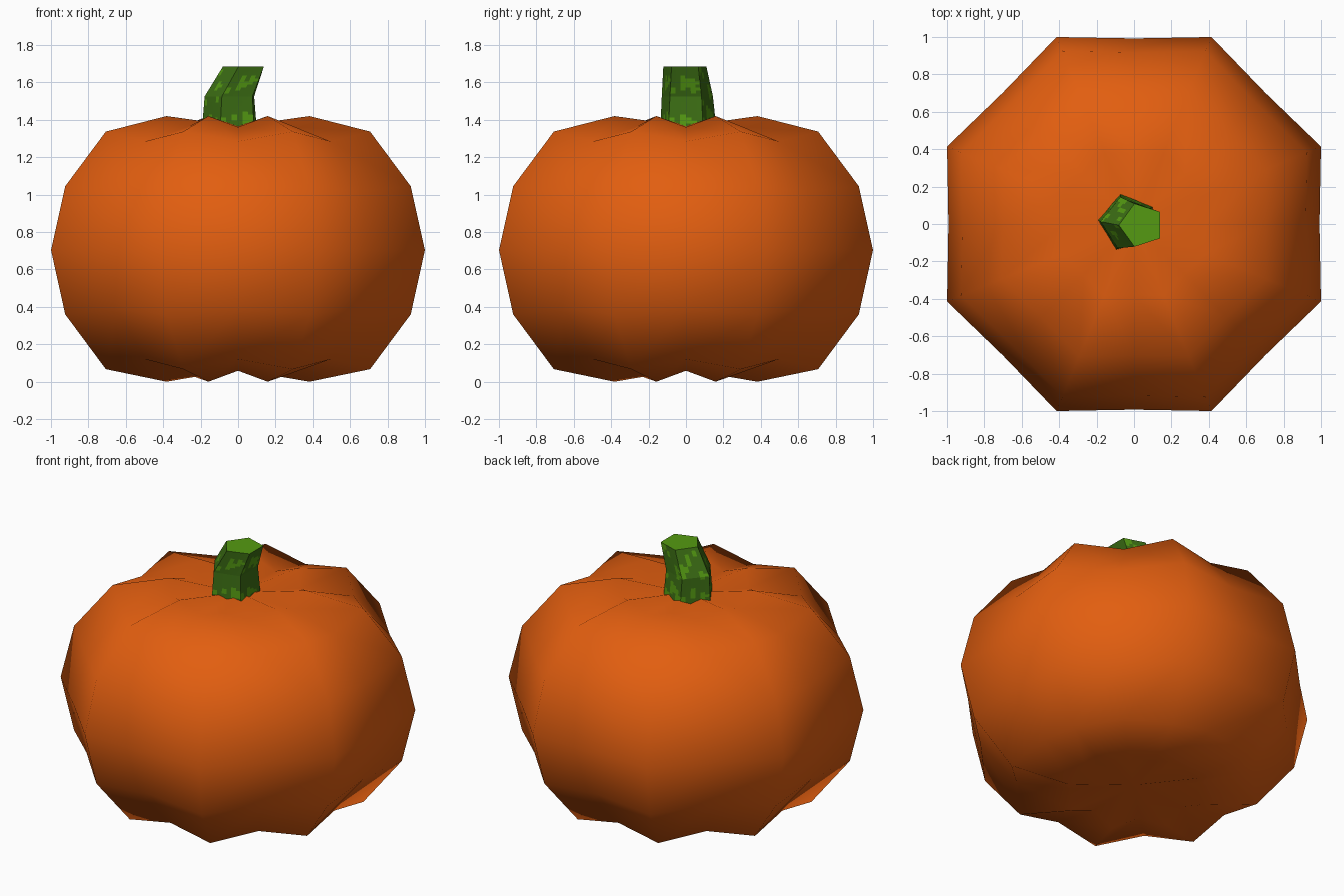
import bpy, bmesh, math, random
from mathutils import Vector

if "Cube" in bpy.data.objects:
    bpy.data.objects.remove(bpy.data.objects["Cube"])

random.seed(7)


def material(name, rgb):
    m = bpy.data.materials.new(name)
    m.diffuse_color = (*rgb, 1)
    m.use_nodes = True
    m.node_tree.nodes["Principled BSDF"].inputs["Base Color"].default_value = m.diffuse_color
    return m


orange = material("pumpkin orange", (0.76, 0.112, 0.005))
dark_green = material("stem dark green", (0.045, 0.155, 0.007))
light_green = material("stem light green", (0.089, 0.323, 0.006))


def finish(bm, name, mats):
    bmesh.ops.recalc_face_normals(bm, faces=bm.faces)
    me = bpy.data.meshes.new(name)
    bm.to_mesh(me)
    bm.free()
    for m in mats:
        me.materials.append(m)
    ob = bpy.data.objects.new(name, me)
    bpy.context.collection.objects.link(ob)
    return ob


# Pumpkin body: eight ridges, with the valleys between them pulled inwards
PROFILE = [(0.414, 0.0), (0.765, 0.067), (1.0, 0.36), (1.082, 0.703),
           (1.0, 1.045), (0.765, 1.337), (0.414, 1.42)]
MID, VALLEY, N = 0.707, 0.917, 16
bm = bmesh.new()
rings = []
for r, z in PROFILE:
    ring = []
    for i in range(N):
        k = 1 if i % 2 else VALLEY
        a = math.tau * i / N
        ring.append(bm.verts.new((r * k * math.cos(a), r * k * math.sin(a),
                                  MID + (z - MID) * k)))
    rings.append(ring)
for j in range(len(rings) - 1):
    lo, hi = rings[j], rings[j + 1]
    for i in range(N):
        n = (i + 1) % N
        if j < 3:       # diagonals mirror about the middle
            bm.faces.new((lo[i], lo[n], hi[n]))
            bm.faces.new((lo[i], hi[n], hi[i]))
        else:
            bm.faces.new((lo[i], lo[n], hi[i]))
            bm.faces.new((lo[n], hi[n], hi[i]))
for ring, z in ((rings[0], 0.065), (rings[-1], 1.366)):
    pole = bm.verts.new((0, 0, z))
    for i in range(N):
        bm.faces.new((ring[i], ring[(i + 1) % N], pole))
for f in bm.faces:
    f.smooth = True
finish(bm, "pumpkin_body", [orange])

# Stem: leaning five-sided column (centre x, y, z, radius, twist in degrees)
SECTIONS = [(-0.035, 0.01, 1.30, 0.162, -5), (-0.035, 0.005, 1.525, 0.144, -3),
            (0.04, -0.006, 1.685, 0.121, 0)]
COLS, ROWS = 6, (14, 10)


def corner(s, i):
    x, y, z, r, t = SECTIONS[s]
    a = math.pi + math.radians(t) + math.tau * i / 5
    return Vector((x + r * math.cos(a), y + r * math.sin(a), z))


def stem_ring(s, t):
    pts = []
    for i in range(5):
        a = corner(s, i).lerp(corner(s + 1, i), t)
        b = corner(s, i + 1).lerp(corner(s + 1, i + 1), t)
        pts += [a.lerp(b, c / COLS) for c in range(COLS)]
    return [bm.verts.new(p) for p in pts]


# Light streaks: short vertical runs of cells, some two cells wide
width, height = 5 * COLS, sum(ROWS)
streaks = set()
for col in range(0, width, 2):
    row = random.randint(2, 6)
    while row < height - 2:
        length = random.randint(2, 5)
        for k in range(length):
            streaks.add((row + k, col))
            if 0 < k < length - 1 and random.random() < 0.5:
                streaks.add((row + k, (col + 1) % width))
        row += length + random.randint(4, 9)

bm = bmesh.new()
rings = [stem_ring(s, k / ROWS[s]) for s in range(2) for k in range(ROWS[s])]
rings.append(stem_ring(1, 1))
for j in range(height):
    for i in range(width):
        n = (i + 1) % width
        f = bm.faces.new((rings[j][i], rings[j][n], rings[j + 1][n], rings[j + 1][i]))
        f.material_index = 1 if (j, i) in streaks else 0
bm.faces.new(rings[0])
bm.faces.new(rings[-1]).material_index = 1   # cut top
finish(bm, "stem", [dark_green, light_green])
